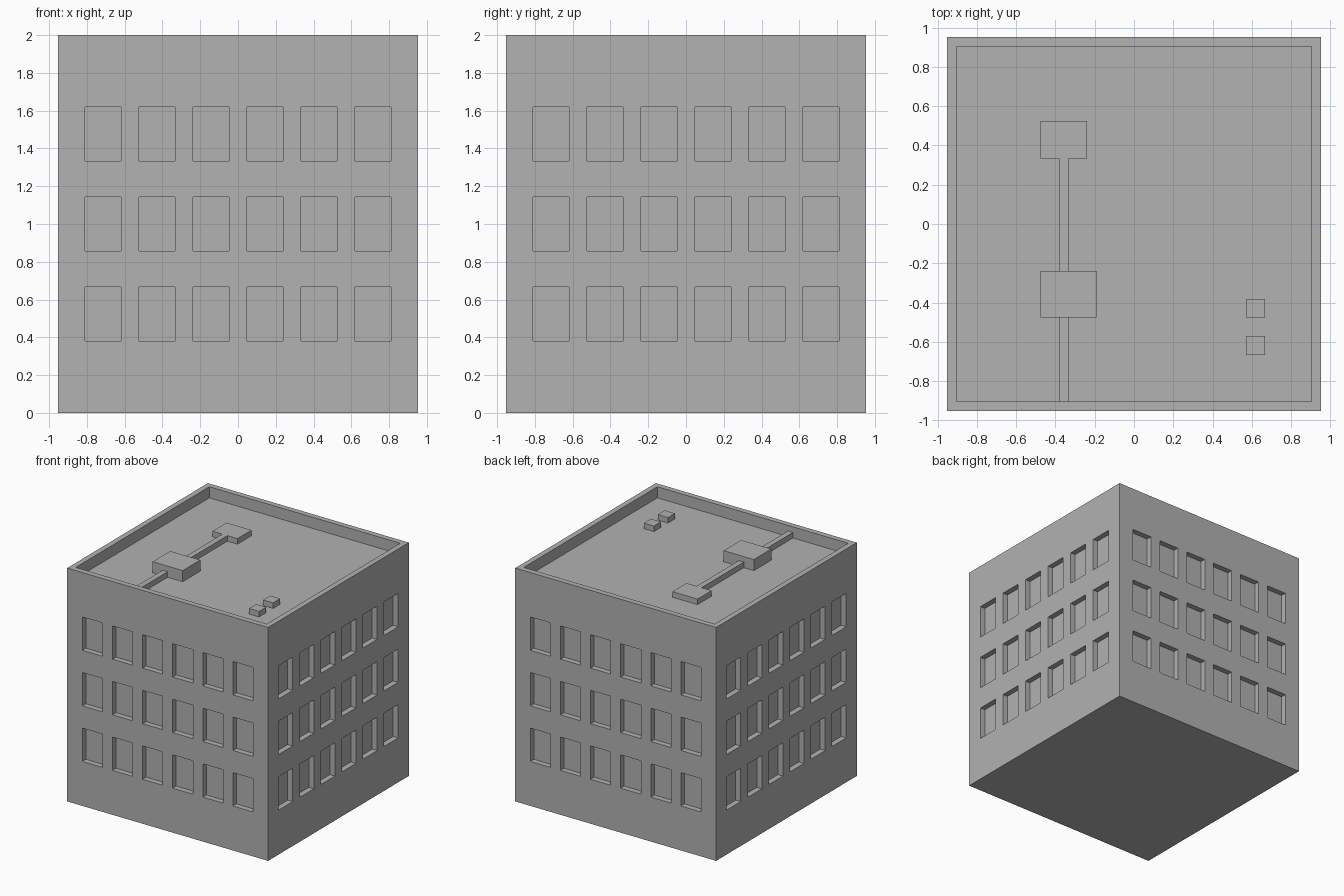
import bpy
import bmesh
from mathutils import Matrix, Vector

if "Cube" in bpy.data.objects:
    bpy.data.objects.remove(bpy.data.objects["Cube"], do_unlink=True)

U = 2 / 42              # building module: the block is 40 x 40 x 42 modules
HALF, TOP, ROOF = 20, 42, 40

grey = bpy.data.materials.new("concrete_grey")
grey.use_nodes = True
colour = (0.445, 0.445, 0.445, 1)
grey.diffuse_color = colour
grey.node_tree.nodes["Principled BSDF"].inputs["Base Color"].default_value = colour


def add_box(bm, lo, hi, turn=0):
    """Add a box between two corners in modules, turned about z in quarter turns."""
    lo, hi = Vector(lo), Vector(hi)
    mat = (Matrix.Scale(U, 4) @ Matrix.Rotation(turn * 1.5707963268, 4, 'Z')
           @ Matrix.Translation((lo + hi) / 2) @ Matrix.Diagonal((*(hi - lo), 1)))
    bmesh.ops.create_cube(bm, size=1, matrix=mat)


def make_object(name, bm):
    mesh = bpy.data.meshes.new(name)
    bm.to_mesh(mesh)
    bm.free()
    mesh.materials.append(grey)
    obj = bpy.data.objects.new(name, mesh)
    bpy.context.collection.objects.link(obj)
    return obj


def box(name, lo, hi):
    bm = bmesh.new()
    add_box(bm, lo, hi)
    return make_object(name, bm)


# Main block
building = box("building", (-HALF, -HALF, 0), (HALF, HALF, TOP))

# Cutters: sunken roof behind the parapet, and window recesses on four walls
bm = bmesh.new()
add_box(bm, (1 - HALF, 1 - HALF, ROOF), (HALF - 1, HALF - 1, TOP + 2))
for wall in range(4):
    for x in range(-15, 16, 6):
        for z in (8, 18, 28):
            add_box(bm, (x - 2, -HALF - 1, z), (x + 2, 1 - HALF, z + 6), wall)
cutter = make_object("recess_cutter", bm)
cutter.hide_render = True

cut = building.modifiers.new("recesses", 'BOOLEAN')
cut.operation = 'DIFFERENCE'
cut.solver = 'EXACT'
cut.object = cutter
bpy.context.view_layer.objects.active = building
bpy.ops.object.modifier_apply(modifier=cut.name)
bpy.data.objects.remove(cutter, do_unlink=True)

# Rooftop equipment, set slightly into the roof
SINK = ROOF - 0.1
box("large_roof_unit", (-10, -10, SINK), (-4, -5, ROOF + 2))
box("small_roof_unit", (-10, 7, SINK), (-5, 11, ROOF + 1))
box("front_duct", (-8, 1 - HALF, SINK), (-7, -10, ROOF + 1))
box("rear_duct", (-8, -5, SINK), (-7, 7, ROOF + 1))
for name, y in (("front_vent", -14), ("rear_vent", -10)):
    box(name, (12, y, SINK), (14, y + 2, ROOF + 1))
